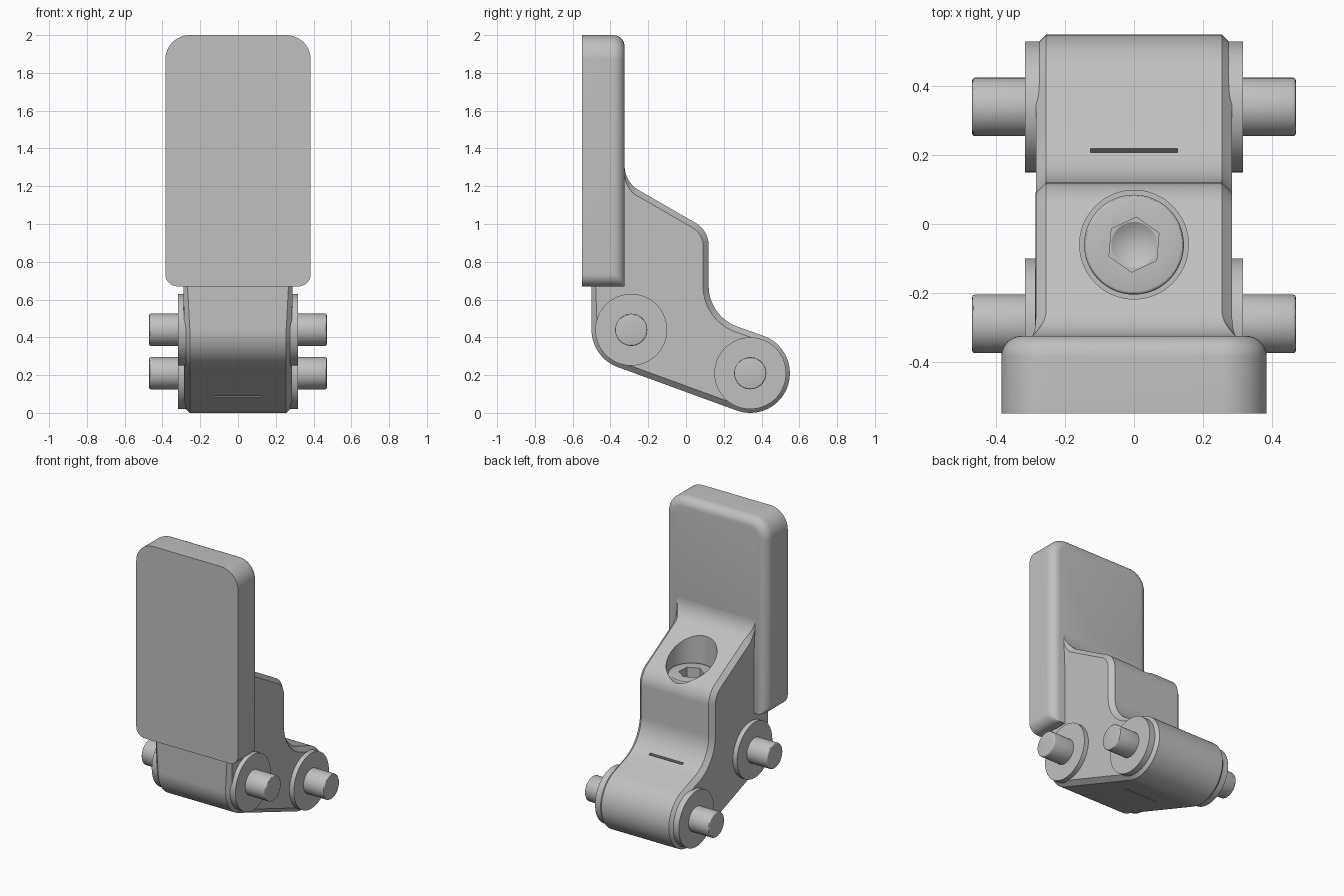
import bpy, bmesh, math
from math import sin, cos, radians, pi
from mathutils import Vector, Matrix

if "Cube" in bpy.data.objects:
    bpy.data.objects.remove(bpy.data.objects["Cube"])

gray = bpy.data.materials.new("plain gray")
gray.use_nodes = True
gray.diffuse_color = (0.53, 0.53, 0.53, 1)
gray.node_tree.nodes["Principled BSDF"].inputs["Base Color"].default_value = gray.diffuse_color


def make(name, bm):
    bmesh.ops.recalc_face_normals(bm, faces=bm.faces)
    mesh = bpy.data.meshes.new(name)
    bm.to_mesh(mesh)
    bm.free()
    mesh.materials.append(gray)
    obj = bpy.data.objects.new(name, mesh)
    bpy.context.collection.objects.link(obj)
    return obj


def activate(obj):
    bpy.ops.object.select_all(action='DESELECT')
    obj.select_set(True)
    bpy.context.view_layer.objects.active = obj


def smooth(obj):
    activate(obj)
    bpy.ops.object.shade_smooth_by_angle(angle=radians(30))


def cut(obj, cutter):
    mod = obj.modifiers.new("cut", 'BOOLEAN')
    mod.operation = 'DIFFERENCE'
    mod.solver = 'EXACT'
    mod.object = cutter
    activate(obj)
    bpy.ops.object.modifier_apply(modifier=mod.name)
    bpy.data.objects.remove(cutter)


def cylinder(name, r1, r2, depth, matrix, sides=64, bevel=0):
    bm = bmesh.new()
    bmesh.ops.create_cone(bm, cap_ends=True, segments=sides, radius1=r1,
                          radius2=r2, depth=depth, matrix=matrix)
    if bevel:
        rims = [e for e in bm.edges if any(len(f.verts) > 4 for f in e.link_faces)]
        bmesh.ops.bevel(bm, geom=rims, offset=bevel, segments=3,
                        profile=0.5, affect='EDGES')
    return make(name, bm)


def arc(cy, cz, r, a0, a1, n=14):
    angles = [radians(a0 + (a1 - a0) * i / n) for i in range(n + 1)]
    return [Vector((cy + r * cos(a), cz + r * sin(a))) for a in angles]


def bridge(bm, rings):
    n = len(rings[0])
    for a, b in zip(rings, rings[1:]):
        for i in range(n):
            j = (i + 1) % n
            bm.faces.new((a[i], a[j], b[j], b[i]))
    bm.faces.new(rings[0])
    bm.faces.new(rings[-1])


front_axle = (-0.29, 0.44)
rear_axle = (0.34, 0.21)

# Body: side profile, counter-clockwise in (y, z), with chamfered flanks
profile = (arc(*front_axle, 0.21, 180, 250, 20)
           + arc(*rear_axle, 0.21, 250, 430, 40)
           + arc(0.348, 0.672, 0.228, 250, 180)
           + arc(-0.02, 0.885, 0.14, 0, 60)
           + arc(-0.175, 1.309, 0.15, 240, 180)
           + [Vector((-0.4, 1.309)), Vector((-0.5, 1.2))])


def body_rings(bm):
    rings = [[], [], [], []]
    for i, p in enumerate(profile):
        d1 = (p - profile[i - 1]).normalized()
        d2 = (profile[(i + 1) % len(profile)] - p).normalized()
        n1, n2 = Vector((d1.y, -d1.x)), Vector((d2.y, -d2.x))
        normal = (n1 + n2) / (1 + n1.dot(n2))
        # the chamfer fades into a flare where the body meets the pad
        flare = 0
        if p.x < -0.2 and p.y > 1.15:
            flare = min(1, (-0.25 - p.x) / 0.075) ** 2 * 0.9
        q = p - normal * 0.03 * (1 - flare)
        edge, flank = 0.255 + 0.045 * flare, 0.285 + 0.015 * flare
        for ring, x, v in zip(rings, (-flank, -edge, edge, flank), (q, p, p, q)):
            ring.append(bm.verts.new((x, v.x, v.y)))
    return rings


bm = bmesh.new()
bridge(bm, body_rings(bm))
body = make("body", bm)

# Counterbore for the screw and thin slot through the rear arm
cut(body, cylinder("bore_cutter", 0.158, 0.158, 0.8,
                   Matrix.Translation((0, -0.06, 1.2))))
bm = bmesh.new()
slot = (Matrix.Translation((0, 0.14, 0.285)) @ Matrix.Rotation(radians(-20), 4, 'X')
        @ Matrix.Diagonal((0.254, 0.014, 0.8, 1)))
bmesh.ops.create_cube(bm, size=1, matrix=slot)
cut(body, make("slot_cutter", bm))
smooth(body)

# Screw head with hexagonal socket and conical floor
top = 0.975
screw = cylinder("screw_head", 0.145, 0.145, 0.2,
                 Matrix.Translation((0, -0.06, top - 0.1)), bevel=0.01)
cut(screw, cylinder("hex_cutter", 0.08, 0.08, 0.2,
                    Matrix.Translation((0, -0.06, top + 0.03))
                    @ Matrix.Rotation(radians(-5), 4, 'Z'), sides=6))
cut(screw, cylinder("cone_cutter", 0, 0.067, 0.04,
                    Matrix.Translation((0, -0.06, top - 0.0895)), sides=48))
smooth(screw)

# Pad: rounded plate, back edge rounded on the sides and top only
def pad_outline(inset):
    w, t, b = 0.385 - inset, 2 - inset, 0.67
    rt, rb = 0.13 - inset, 0.065 - inset
    return (arc(w - rt, t - rt, rt, 0, 90) + arc(rt - w, t - rt, rt, 90, 180)
            + arc(rb - w, b + rb, rb, 180, 270) + arc(w - rb, b + rb, rb, 270, 360))


bm = bmesh.new()
sections = [(0, -0.55)]
for k in range(9):
    a = k / 8 * pi / 2
    sections.append((0.06 * (1 - cos(a)), -0.385 + 0.06 * sin(a)))
bridge(bm, [[bm.verts.new((p.x, y, p.y)) for p in pad_outline(inset)]
            for inset, y in sections])
smooth(make("pad", bm))

# Bosses and pins on both sides of each axle
for axle_name, (y, z) in (("front", front_axle), ("rear", rear_axle)):
    for side_name, side in (("left", 1), ("right", -1)):
        for part, r, x0, x1, bevel in (("boss", 0.19, 0.27, 0.317, 0),
                                       ("pin", 0.085, 0.25, 0.47, 0.008)):
            place = (Matrix.Translation((side * (x0 + x1) / 2, y, z))
                     @ Matrix.Rotation(pi / 2, 4, 'Y'))
            smooth(cylinder(f"{axle_name}_{side_name}_{part}", r, r, x1 - x0,
                            place, bevel=bevel))
